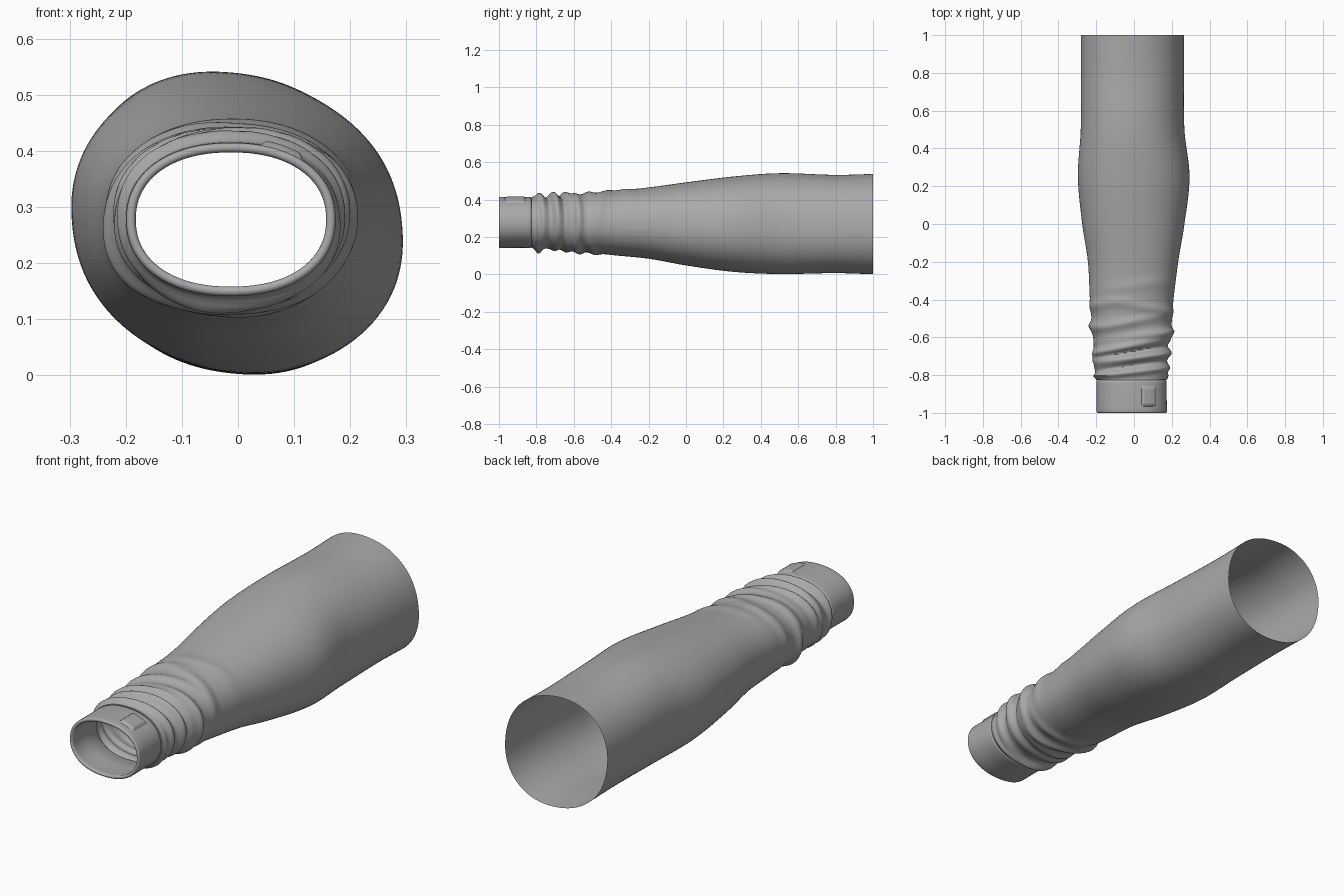
import bpy, math

if "Cube" in bpy.data.objects:
    bpy.data.objects.remove(bpy.data.objects["Cube"])

SEG = 128

cloth = bpy.data.materials.new("grey cloth")
cloth.diffuse_color = (0.40, 0.40, 0.40, 1)
cloth.use_nodes = True
cloth.node_tree.nodes["Principled BSDF"].inputs["Base Color"].default_value = cloth.diffuse_color

# Sleeve stations: y, left x, right x, bottom z, top z, diagonal skew
STATIONS = [
    (-1.00, -.197, .172, .143, .412, .00), (-.82, -.198, .172, .143, .413, .00),
    (-.60, -.214, .188, .130, .422, .00), (-.40, -.231, .207, .106, .442, .01),
    (-.20, -.242, .232, .086, .463, .02), (.00, -.272, .265, .050, .490, .03),
    (.25, -.295, .292, .016, .521, .04), (.50, -.280, .265, .004, .539, .05),
    (.80, -.279, .262, .009, .530, .05), (1.00, -.279, .262, .003, .535, .05)]

# Cloth folds: y, slant across x, height, width, centre angle (deg), angular spread
FOLDS = [
    (-.785, .12, .020, .018, 100, 3.0), (-.79, -.10, .022, .020, 270, 1.6),
    (-.712, .14, .026, .020, 60, 1.5), (-.700, .10, .016, .020, 215, 1.3),
    (-.645, .22, .022, .022, 120, 1.4), (-.600, .15, .022, .022, 20, 1.3),
    (-.640, .12, .014, .022, 270, 1.0), (-.570, -.16, .018, .022, 255, 1.3),
    (-.520, .22, .012, .024, 110, 1.2), (-.500, .20, .012, .025, 200, 1.2),
    (-.430, -.18, .011, .028, 50, 1.0), (-.400, .18, .009, .028, 140, .9),
    (-.480, -.2, .010, .025, 290, 1.0), (-.330, .15, .006, .035, 80, .9),
    (-.750, .14, -.010, .014, 90, 2.0), (-.675, .16, -.012, .014, 60, 2.0)]


def station(y):
    """Smoothly interpolate the sleeve dimensions along y."""
    n = len(STATIONS)
    i = max(j for j in range(n - 1) if STATIONS[j][0] <= y + 1e-9 or j == 0)
    p0, p1, p2, p3 = (STATIONS[min(max(k, 0), n - 1)] for k in (i - 1, i, i + 1, i + 2))
    h = p2[0] - p1[0]
    t = min(max((y - p1[0]) / h, 0), 1)
    out = []
    for k in range(1, 6):
        m1 = (p2[k] - p0[k]) / (p2[0] - p0[0]) * h
        m2 = (p3[k] - p1[k]) / (p3[0] - p1[0]) * h
        out.append((2*t**3 - 3*t*t + 1) * p1[k] + (t**3 - 2*t*t + t) * m1
                   + (3*t*t - 2*t**3) * p2[k] + (t**3 - t*t) * m2)
    return out


def outline(a, skew):
    c, s = math.cos(a), math.sin(a)
    r = (abs(c)**2.2 + abs(s)**2.2) ** (-1 / 2.2) * (1 - skew * math.sin(2 * a))
    return r * c, r * s


def fold_height(y, a):
    total = 0
    for y0, slant, height, width, mid, spread in FOLDS:
        d = (y - y0 - slant * .2 * math.cos(a)) / width
        da = (a - math.radians(mid) + math.pi) % math.tau - math.pi
        total += height * math.exp(-d * d) * math.exp(-(da / spread) ** 2)
    return total * min(max((y + .825) / .02, 0), 1)


def ring(y, offset=0, folds=False):
    x0, x1, z0, z1, skew = station(y)
    angles = [math.tau * i / SEG for i in range(SEG)]
    pts = [outline(a, skew) for a in angles]
    xs, zs = [p[0] for p in pts], [p[1] for p in pts]
    verts = []
    for a, (px, pz) in zip(angles, pts):
        x = x0 + (px - min(xs)) / (max(xs) - min(xs)) * (x1 - x0)
        z = z0 + (pz - min(zs)) / (max(zs) - min(zs)) * (z1 - z0)
        d = offset + (fold_height(y, a) if folds else 0)
        verts.append((x + d * math.cos(a), y, z + d * math.sin(a)))
    return verts


def make_object(name, verts, faces):
    mesh = bpy.data.meshes.new(name)
    mesh.from_pydata(verts, [], faces)
    mesh.materials.append(cloth)
    mesh.update()
    ob = bpy.data.objects.new(name, mesh)
    bpy.context.collection.objects.link(ob)
    bpy.ops.object.select_all(action='DESELECT')
    ob.select_set(True)
    bpy.context.view_layer.objects.active = ob
    bpy.ops.object.shade_smooth_by_angle(angle=math.radians(50))
    return ob


def loft(name, rings):
    verts = [v for r in rings for v in r]
    faces = [(j*SEG + i, j*SEG + (i+1) % SEG, (j+1)*SEG + (i+1) % SEG, (j+1)*SEG + i)
             for j in range(len(rings) - 1) for i in range(SEG)]
    return make_object(name, verts, faces)


# Sleeve: fine rings through the folds, coarser rings up the arm
ys = [-.825 + .0075 * i for i in range(80)]
ys += [ys[-1] + (1 - ys[-1]) * i / 40 for i in range(1, 41)]
loft("sleeve", [ring(-.825, -.006)] + [ring(y, .002, True) for y in ys])

# Cuff: inner hem, rounded rim, outer band and tucked seam
cuff = [ring(-.80, -.003), ring(-.815, -.014), ring(-.90, -.014), ring(-.985, -.014)]
for i in range(9):
    b = math.pi * i / 8
    cuff.append(ring(-.9915 - .0085 * math.sin(b), -.0065 - .0085 * math.cos(b)))
cuff += [ring(y, .002) for y in (-.96, -.92, -.88, -.84)]
cuff += [ring(-.832, .001), ring(-.826, -.006)]
loft("cuff", cuff)

# Cuff tab: soft raised rectangle following the curve of the cuff
N = 16
verts = []
for j in range(N + 1):
    for i in range(N + 1):
        u, v = 2 * i / N - 1, 2 * j / N - 1
        x, y = .078 + .040 * u, -.912 + .056 * v
        x0, x1, z0, z1, _ = station(y)
        nx = abs((2 * x - x0 - x1) / (x1 - x0))
        z = (z0 + z1) / 2 + (z1 - z0) / 2 * (1 - nx**2.2) ** (1 / 2.2)
        edge = min(1, (1 - max(abs(u), abs(v))) / .25)
        lift = .010 * edge * edge * (3 - 2 * edge)
        verts.append((x + lift * .3, y, z + .001 + lift))
W = N + 1
make_object("cuff_tab", verts,
            [(j*W + i, j*W + i + 1, (j+1)*W + i + 1, (j+1)*W + i)
             for j in range(N) for i in range(N)])
